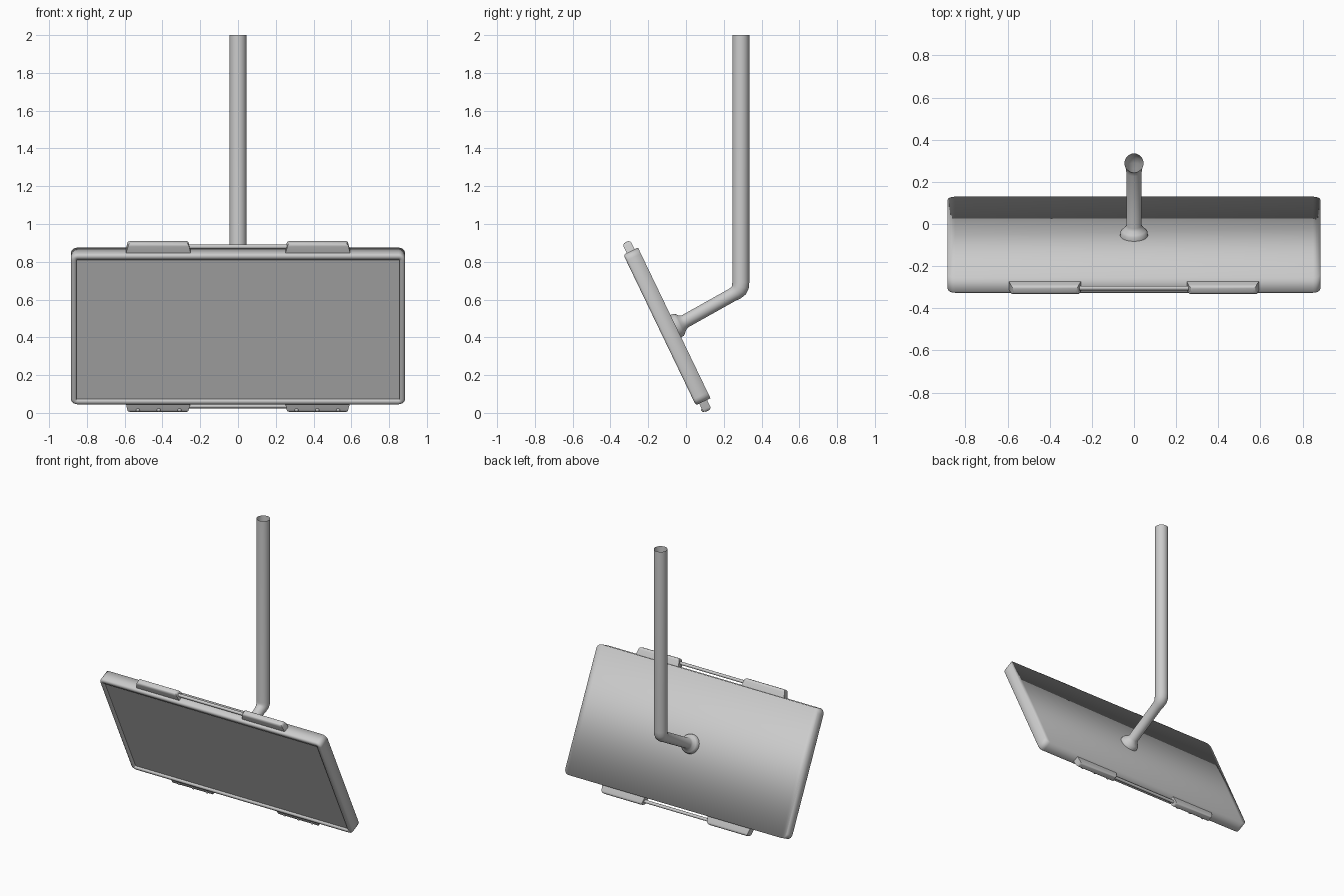
import bpy, bmesh, math
from mathutils import Matrix, Vector

if "Cube" in bpy.data.objects:
    bpy.data.objects.remove(bpy.data.objects["Cube"])

TILT = math.radians(25.7)
# panel space: x across, y towards the back, z up along the panel
PANEL = Matrix.Translation((0, -0.101, 0.4575)) @ Matrix.Rotation(TILT, 4, 'X')
HX, HZ, HT = 0.885, 0.4425, 0.043          # panel half sizes

grey = bpy.data.materials.new("light_grey")
grey.diffuse_color = (0.6, 0.6, 0.6, 1)
grey.use_nodes = True
grey.node_tree.nodes["Principled BSDF"].inputs["Base Color"].default_value = grey.diffuse_color


def finish(name, bm, matrix=None, smooth=True, angle=None):
    bmesh.ops.recalc_face_normals(bm, faces=bm.faces[:])
    if matrix is not None:
        bm.transform(matrix)
    for f in bm.faces:
        f.smooth = smooth
    me = bpy.data.meshes.new(name)
    bm.to_mesh(me)
    bm.free()
    me.materials.append(grey)
    ob = bpy.data.objects.new(name, me)
    bpy.context.collection.objects.link(ob)
    if angle:
        bpy.ops.object.select_all(action='DESELECT')
        ob.select_set(True)
        bpy.context.view_layer.objects.active = ob
        bpy.ops.object.shade_smooth_by_angle(angle=math.radians(angle))
    return ob


def rounded_rect(inset, y, seg=5):
    """Rounded rectangle, corner by corner from top right anticlockwise."""
    r = max(0.035 - inset, 0.003)
    pts = []
    for k, (sx, sz) in enumerate(((1, 1), (-1, 1), (-1, -1), (1, -1))):
        for i in range(seg + 1):
            a = math.pi / 2 * (k + i / seg)
            pts.append(Vector((sx * (HX - inset - r) + r * math.cos(a), y,
                               sz * (HZ - inset - r) + r * math.sin(a))))
    return pts


def bridge(bm, a, b):
    n = len(a)
    for i in range(n):
        bm.faces.new((a[i], a[(i + 1) % n], b[(i + 1) % n], b[i]))


# panel shell: rounded frame with a recessed front lip and a softly shaded back
bm = bmesh.new()
loops = [[bm.verts.new(p) for p in rounded_rect(i, y)] for i, y in
         ((0, HT), (0, -HT + 0.012), (0.004, -HT + 0.004), (0.012, -HT),
          (0.03, -HT), (0.03, -HT + 0.016))]
for a, b in zip(loops, loops[1:]):
    bridge(bm, a, b)
back, half = loops[0], len(loops[0]) // 2
for i in range(half - 1):                  # vertical strips from top to bottom
    bm.faces.new((back[i], back[i + 1], back[-i - 2], back[-i - 1]))
finish("panel_shell", bm, PANEL)

# screen
bm = bmesh.new()
bm.faces.new([bm.verts.new(p) for p in rounded_rect(0.029, -HT + 0.014)][::-1])
ob = finish("screen", bm, None, smooth=False)
if ob.data.polygons[0].normal.y > 0:
    ob.data.flip_normals()
ob.data.transform(PANEL)

# pods and connecting rods along the top and bottom edges
for edge, s in (("top", 1), ("bottom", -1)):
    for side, sx in (("left", -1), ("right", 1)):
        bm = bmesh.new()
        bmesh.ops.create_cube(bm, size=1, matrix=Matrix.Translation(
            (sx * 0.422, 0, s * (HZ + 0.024))) @ Matrix.Diagonal((0.345, 0.046, 0.06, 1)))
        for v in bm.verts:                 # slightly slanted ends
            if s * v.co.z > HZ + 0.03:
                v.co.x += 0.012 * (-1 if v.co.x > sx * 0.422 else 1)
        outer = [e for e in bm.edges if all(s * v.co.z > HZ + 0.03 for v in e.verts)]
        bmesh.ops.bevel(bm, geom=outer, offset=0.017, segments=4, profile=0.5,
                        affect='EDGES', clamp_overlap=True)
        finish(f"{edge}_{side}_pod", bm, PANEL, angle=40)
    bm = bmesh.new()
    bmesh.ops.create_cone(bm, cap_ends=True, segments=16, radius1=0.011, radius2=0.011,
                          depth=0.53, matrix=Matrix.Translation((0, 0, s * (HZ + 0.026)))
                          @ Matrix.Rotation(math.pi / 2, 4, 'Y'))
    finish(f"{edge}_rod", bm, PANEL, angle=40)

# small round knobs on the bottom pods
for sx in (-1, 1):
    bm = bmesh.new()
    for x in (0.31, 0.42, 0.53):
        bmesh.ops.create_uvsphere(bm, u_segments=12, v_segments=8, radius=0.012,
                                  matrix=Matrix.Translation((sx * x, -0.017, -HZ - 0.038)))
    finish("left_knobs" if sx < 0 else "right_knobs", bm, PANEL)


def swept_tube(name, stations, seg=28):
    """stations: y, z, radius, tilt of the ring axis from vertical in degrees."""
    bm = bmesh.new()
    rings = []
    for y, z, r, tilt in stations:
        m = Matrix.Translation((0, y, z)) @ Matrix.Rotation(math.radians(tilt), 4, 'X')
        rings.append([bm.verts.new(m @ Vector((r * math.cos(a), r * math.sin(a), 0)))
                      for a in (2 * math.pi * i / seg for i in range(seg))])
    for a, b in zip(rings, rings[1:]):
        bridge(bm, a, b)
    ob = finish(name, bm, angle=50)
    return ob


# hanging pole (open at the top), elbow, arm and flared mount
swept_tube("hanging_pole", [
    (0.29, 2.0, 0.045, 0), (0.29, 0.69, 0.045, 0), (0.288, 0.668, 0.045, -14),
    (0.28, 0.65, 0.043, -32), (0.265, 0.636, 0.039, -50), (0.245, 0.625, 0.036, -60),
    (-0.005, 0.485, 0.036, -61), (-0.018, 0.478, 0.042, -62),
    (-0.03, 0.472, 0.056, -64), (-0.038, 0.467, 0.064, -64.3),
    (-0.056, 0.458, 0.066, -64.3)])
